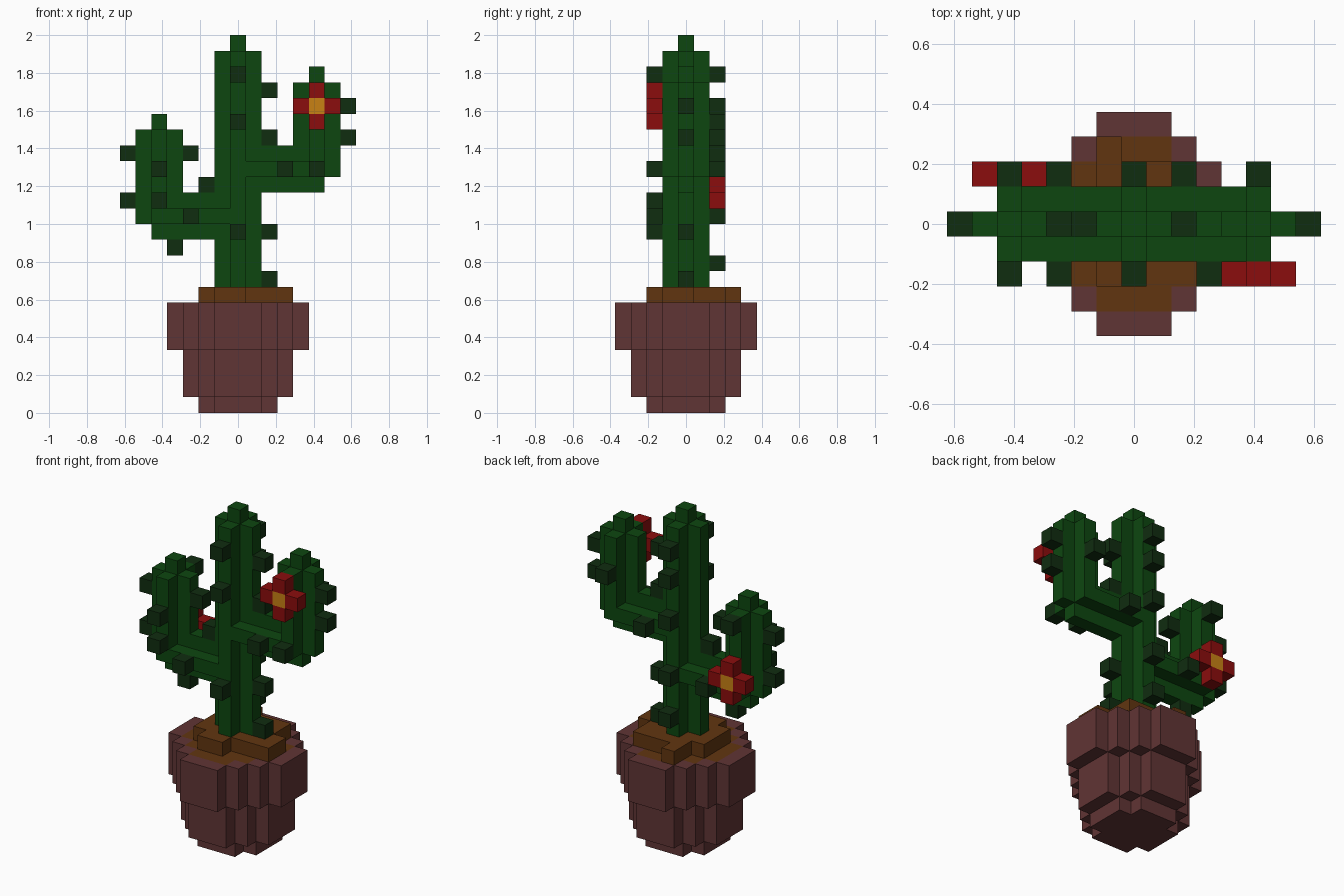
import bpy
import bmesh
from mathutils import Vector

U = 1 / 12  # edge length of one block

cube = bpy.data.objects.get("Cube")
if cube:
    bpy.data.objects.remove(cube, do_unlink=True)


def material(name, rgb):
    m = bpy.data.materials.new(name)
    m.use_nodes = True
    m.diffuse_color = (*rgb, 1)
    bsdf = next(n for n in m.node_tree.nodes if n.type == 'BSDF_PRINCIPLED')
    bsdf.inputs["Base Color"].default_value = (*rgb, 1)
    return m


GREEN = material("cactus green", (0.004, 0.062, 0.005))
DARK = material("spine dark green", (0.005, 0.026, 0.005))
CLAY = material("clay", (0.118, 0.035, 0.035))
SOIL = material("soil brown", (0.12, 0.036, 0.005))
RED = material("petal red", (0.26, 0.004, 0.004))
ORANGE = material("flower centre orange", (0.58, 0.22, 0.007))

SIDES = [Vector(d) for d in ((1, 0, 0), (-1, 0, 0), (0, 1, 0),
                             (0, -1, 0), (0, 0, 1), (0, 0, -1))]


def blocks(name, cells, mat):
    """Mesh of the exposed sides of a set of grid blocks."""
    cells = set(cells)
    bm = bmesh.new()
    for c in cells:
        centre = Vector((c[0], c[1], c[2] + 0.5))
        for n in SIDES:
            if tuple(int(a + b) for a, b in zip(c, n)) in cells:
                continue
            u = Vector((n.y, n.z, n.x))
            w = n.cross(u)
            mid = centre + n / 2
            corners = (-u - w, u - w, u + w, -u + w)
            bm.faces.new([bm.verts.new((mid + k / 2) * U) for k in corners])
    bmesh.ops.remove_doubles(bm, verts=bm.verts, dist=U / 100)
    mesh = bpy.data.meshes.new(name)
    bm.to_mesh(mesh)
    bm.free()
    mesh.materials.append(mat)
    obj = bpy.data.objects.new(name, mesh)
    bpy.context.collection.objects.link(obj)
    return obj


def box(x0, x1, y0, y1, z0, z1):
    return {(x, y, z) for x in range(x0, x1 + 1)
            for y in range(y0, y1 + 1) for z in range(z0, z1 + 1)}


def disk(r, z0, z1):
    return {c for c in box(-r, r, -r, r, z0, z1) if abs(c[0]) + abs(c[1]) <= r + 1}


def column(x, z0, z1):
    """Upright stem with a plus-shaped section and a one-block tip."""
    return (box(x - 1, x + 1, 0, 0, z0, z1) | box(x, x, -1, 1, z0, z1)
            | {(x, 0, z1 + 1)})


def branch(x0, x1, z):
    """Level stem with a plus-shaped section."""
    return box(x0, x1, 0, 0, z - 1, z + 1) | box(x0, x1, -1, 1, z, z)


# Pot: foot, body and rim, hollowed for the soil
bed = disk(3, 6, 6)
blocks("pot", (disk(2, 0, 0) | disk(3, 1, 3) | disk(4, 4, 6)) - bed, CLAY)

# Soil bed and the uneven mound on it
mound = (box(-2, 2, -1, 1, 7, 7) | box(-1, 0, -2, -2, 7, 7)
         | box(-1, 2, 2, 2, 7, 7) | {(-1, 3, 7)} | box(3, 3, -1, 0, 7, 7))
blocks("soil", bed | mound, SOIL)

# Trunk and two raised arms
cactus = column(0, 8, 22)
cactus |= branch(1, 5, 15) | column(5, 15, 20)
cactus |= branch(-5, -1, 12) | column(-5, 12, 17)
blocks("cactus_body", cactus, GREEN)

# Spines, grouped by the side they grow from
front = [(0, 21), (0, 18), (0, 11), (3, 15), (5, 15), (-5, 15), (-5, 13), (-3, 12)]
back = [(0, 21), (0, 19), (0, 16), (0, 12), (0, 9), (2, 15), (5, 18),
        (-5, 17), (-3, 12)]
side = [(2, 20), (2, 17), (2, 11), (2, 8), (7, 19), (7, 17),
        (-7, 16), (-7, 13), (-3, 16), (-2, 14), (-4, 10)]
for name, y, spots in (("front", -2, front), ("back", 2, back), ("side", 0, side)):
    blocks(name + "_spines", [(x, y, z) for x, z in spots], DARK)

# Flowers: four petals around a centre block
for name, x, y, z in (("front", 5, -2, 19), ("back", -5, 2, 13)):
    petals = [(x - 1, y, z), (x + 1, y, z), (x, y, z - 1), (x, y, z + 1)]
    blocks(name + "_flower_petals", petals, RED)
    blocks(name + "_flower_centre", [(x, y, z)], ORANGE)
